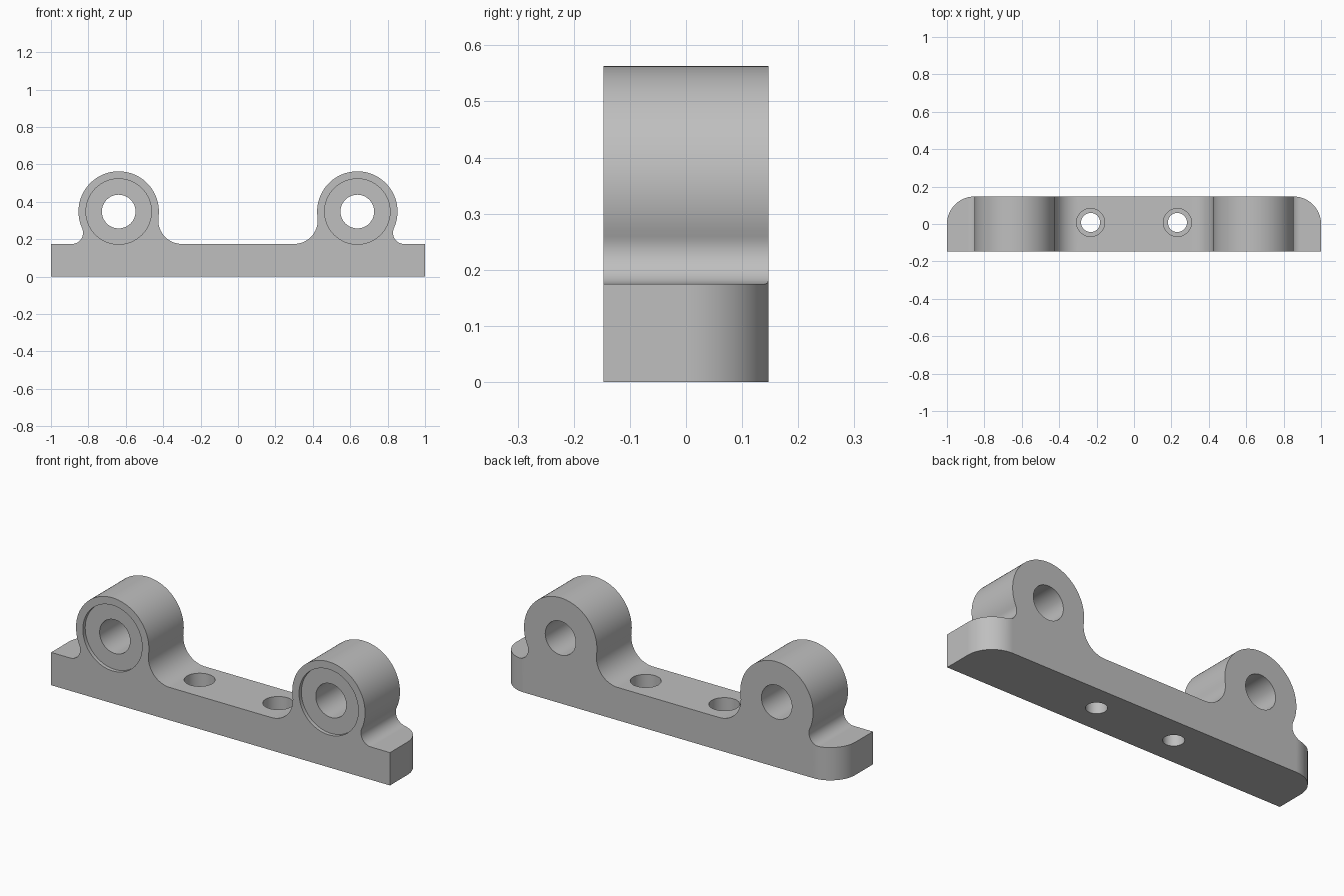
import bpy, bmesh
from math import sin, cos, pi, radians, atan2, hypot
from mathutils import Matrix

cube = bpy.data.objects.get("Cube")
if cube:
    bpy.data.objects.remove(cube)

HALF_DEPTH = 0.147
PLATE_TOP = 0.175
LUG_X, LUG_Z, LUG_R = 0.638, 0.348, 0.215

grey = bpy.data.materials.new("plain grey")
grey.use_nodes = True
colour = (0.52, 0.52, 0.52, 1)
grey.diffuse_color = colour
grey.node_tree.nodes["Principled BSDF"].inputs["Base Color"].default_value = colour


def arc(cx, cy, r, a0, a1, n):
    return [(cx + r * cos(a0 + (a1 - a0) * i / n),
             cy + r * sin(a0 + (a1 - a0) * i / n)) for i in range(n + 1)]


def extrude(name, points, place, vector):
    """Solid made by sweeping a closed outline along a vector."""
    bm = bmesh.new()
    face = bm.faces.new([bm.verts.new(place(a, b)) for a, b in points])
    moved = bmesh.ops.extrude_face_region(bm, geom=[face])["geom"]
    bmesh.ops.translate(bm, vec=vector,
                        verts=[v for v in moved if isinstance(v, bmesh.types.BMVert)])
    bmesh.ops.recalc_face_normals(bm, faces=bm.faces)
    return finish(name, bm)


def finish(name, bm):
    mesh = bpy.data.meshes.new(name)
    bm.to_mesh(mesh)
    bm.free()
    mesh.materials.append(grey)
    obj = bpy.data.objects.new(name, mesh)
    bpy.context.collection.objects.link(obj)
    return obj


def cylinder(name, centre, r, length, along_y=False, sides=64):
    bm = bmesh.new()
    turn = Matrix.Rotation(pi / 2, 4, "X") if along_y else Matrix()
    bmesh.ops.create_cone(bm, cap_ends=True, segments=sides, radius1=r, radius2=r,
                          depth=length, matrix=Matrix.Translation(centre) @ turn)
    return finish(name, bm)


def boolean(target, tool, operation):
    mod = target.modifiers.new("cut", "BOOLEAN")
    mod.operation, mod.object, mod.solver = operation, tool, "EXACT"
    bpy.context.view_layer.objects.active = target
    bpy.ops.object.modifier_apply(modifier=mod.name)
    bpy.data.objects.remove(tool)


def fillet(dx):
    """Centre, radius and lug angle of the blend between plate top and lug."""
    h = LUG_Z - PLATE_TOP
    r = (dx * dx + h * h - LUG_R ** 2) / (2 * (h + LUG_R))
    return LUG_X + dx, PLATE_TOP + r, r, atan2(PLATE_TOP + r - LUG_Z, dx)


# Front outline: plate, blends and lugs, mirrored about the middle
ox, oz, outer_r, outer_a = fillet(0.25)
ix, iz, inner_r, inner_a = fillet(-0.338)
inner_a += 2 * pi
half = [(1, 0), (1, PLATE_TOP)]
half += arc(ox, oz, outer_r, 1.5 * pi, outer_a + pi, 14)
half += arc(LUG_X, LUG_Z, LUG_R, outer_a, inner_a, 56)[1:-1]
half += arc(ix, iz, inner_r, inner_a - pi, -pi / 2, 18)
outline = half + [(-x, z) for x, z in reversed(half)]
bracket = extrude("bearing_bracket", outline,
                  lambda x, z: (x, -HALF_DEPTH, z), (0, 2 * HALF_DEPTH, 0))

# Rounded rear corners of the plate
corner = [(1, -0.3)] + arc(1 - HALF_DEPTH, 0, HALF_DEPTH, 0, pi / 2, 20)
plan = corner + [(-x, y) for x, y in reversed(corner)]
boolean(bracket, extrude("plan_cutter", plan, lambda x, y: (x, y, -0.2), (0, 0, 1)),
        "INTERSECT")

for side in (-1, 1):
    # Lug bore with a shallow front recess
    x = side * LUG_X
    boolean(bracket, cylinder("bore_cutter", (x, 0, LUG_Z), 0.09, 1, True), "DIFFERENCE")
    boolean(bracket, cylinder("recess_cutter", (x, -HALF_DEPTH, LUG_Z), 0.175, 0.04, True),
            "DIFFERENCE")
    # Counterbored screw hole in the plate
    x = side * 0.232
    boolean(bracket, cylinder("screw_cutter", (x, 0.008, 0), 0.051, 1), "DIFFERENCE")
    boolean(bracket, cylinder("counterbore_cutter", (x, 0.008, 0.185), 0.075, 0.2),
            "DIFFERENCE")

# Smooth curves, crisp edges
bpy.ops.object.select_all(action="DESELECT")
bracket.select_set(True)
bpy.context.view_layer.objects.active = bracket
bpy.ops.object.shade_smooth_by_angle(angle=radians(30))
weighted = bracket.modifiers.new("weighted_normals", "WEIGHTED_NORMAL")
weighted.keep_sharp = True
